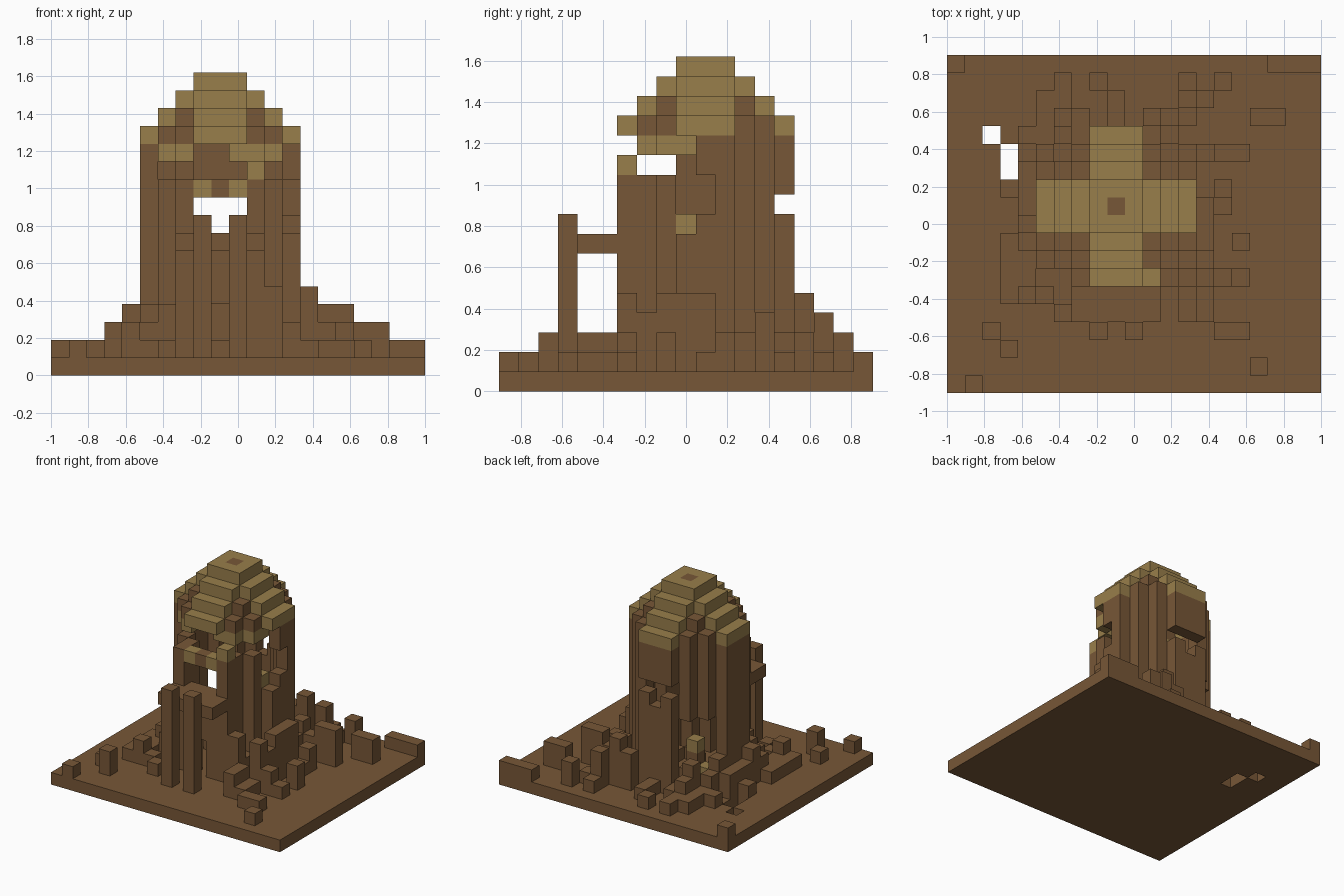
import bpy, bmesh, random
from mathutils import Vector

cube = bpy.data.objects.get("Cube")
if cube:
    bpy.data.objects.remove(cube, do_unlink=True)

random.seed(4)
S = 2 / 21                      # block size
NX, NY = 21, 19                 # plot size in blocks
CX, CY = 9, 10                  # tower axis
DOME = 13                       # first dome course


def material(name, rgb):
    m = bpy.data.materials.new(name)
    m.use_nodes = True
    m.diffuse_color = (*rgb, 1)
    m.node_tree.nodes["Principled BSDF"].inputs["Base Color"].default_value = (*rgb, 1)
    return m


MATS = [material("brown_stone", (0.185, 0.095, 0.038)),
        material("olive_stone", (0.315, 0.21, 0.07))]
BROWN, OLIVE = 0, 1


def fill(cells, i, j, k, colour=BROWN):
    """Fill a box of blocks; each range is a number or an inclusive pair."""
    span = lambda r: range(r[0], r[1] + 1) if isinstance(r, tuple) else (r,)
    for a in span(i):
        for b in span(j):
            for c in span(k):
                cells[a, b, c] = colour


def cut(cells, i, j, k):
    hole = {}
    fill(hole, i, j, k)
    for c in hole:
        cells.pop(c, None)


MID_X, MID_Y = (CX - 1, CX + 1), (CY - 1, CY + 1)
FRONT, BACK, RIGHT = CY - 4, CY + 4, CX + 4

# Ground slab with two small pits
ground = {}
fill(ground, (0, NX - 1), (0, NY - 1), 0)
cut(ground, 2, BACK, 0)
cut(ground, 3, (12, 13), 0)

# Round tower wall
wall = {}
for dx in range(-4, 5):
    for dy in range(-4, 5):
        if 3.5 <= Vector((dx, dy)).length < 4.2:
            fill(wall, CX + dx, CY + dy, (1, DOME - 1))
for i in (CX - 2, CX + 2):
    fill(wall, i, FRONT, (1, 10))

# Breaches: front openings, doorway, back gap, flanks and back corner
cut(wall, MID_X, FRONT, (8, 9))
cut(wall, MID_X, FRONT, (11, 12))
cut(wall, CX, FRONT, (1, 3))
cut(wall, MID_X, BACK, 9)
cut(wall, CX, BACK, 8)
cut(wall, RIGHT, CY - 1, (8, 12))
cut(wall, RIGHT, CY, (9, 10))
cut(wall, (5, RIGHT), (7, 8), 11)
cut(wall, 6, 12, (3, 6))
cut(wall, 7, 13, (3, 6))

# Olive patches in the wall
fill(wall, 12, 9, (1, 7))
fill(wall, 12, 9, 8, OLIVE)
for i in MID_X:
    fill(wall, i, FRONT, 10, OLIVE)
fill(wall, CX + 2, FRONT, 11, OLIVE)
fill(wall, 7, 7, 12, OLIVE)
fill(wall, (10, 11), 7, 12, OLIVE)
fill(wall, 6, 8, 12, OLIVE)
fill(wall, 12, (8, 9), 12, OLIVE)
fill(wall, 6, 12, 2, OLIVE)

# Stepped dome: olive arms with brown corners and a brown crown block
dome = {}
for step, reach in enumerate((4, 3, 2)):
    for side in (-reach, reach):
        fill(dome, CX + side, MID_Y, DOME + step, OLIVE)
        fill(dome, MID_X, CY + side, DOME + step, OLIVE)
for sx in (-1, 1):
    for sy in (-1, 1):
        fill(dome, CX + 2 * sx, CY + 2 * sy, (DOME, DOME + 1))
        fill(dome, CX + 3 * sx, CY + 2 * sy, DOME)
        fill(dome, CX + 2 * sx, CY + 3 * sy, DOME)
fill(dome, MID_X, MID_Y, DOME + 3, OLIVE)
fill(dome, CX, CY, DOME + 3)

# Porch: two posts and a flat roof
porch = {}
for i in MID_X:
    fill(porch, i, 3, (1, 8))
fill(porch, (CX - 2, CX + 2), (4, 5), 7)

# Rubble banked against the wall, lower and sparser with distance
rubble = {}
for i in range(1, NX - 1):
    for j in range(1, NY - 1):
        dx, dy = i - CX, j - CY
        d = Vector((dx, dy)).length
        if dy < -3 and abs(dx) < 3:
            continue                        # path to the door
        low_side = dx < -4 or dy < -4
        limit = (7 if low_side else 9) - max(abs(dx), abs(dy))
        if d > 4.2 and limit > 0 and random.random() < 1.8 - d * 0.2:
            top = min(random.randint(1, min(limit, 4)) for n in range(2))
            fill(rubble, i, j, (1, top))
        elif d < 3.5 and random.random() < 0.3:
            fill(rubble, i, j, 1)

# Stray blocks and the larger heaps at the edges
fill(rubble, (18, 20), 18, 1)
fill(rubble, 0, 18, 1)
fill(rubble, 1, 0, 1)
fill(rubble, 17, 1, 1)
fill(rubble, (15, 16), 3, 1)
fill(rubble, 3, 2, (1, 2))
fill(rubble, 2, 3, 1)
fill(rubble, 13, (4, 5), (1, 2))
fill(rubble, 4, 9, (1, 3))
fill(rubble, 14, 9, (1, 4))
fill(rubble, (15, 16), 13, (1, 3))
fill(rubble, (17, 18), 15, (1, 2))
fill(rubble, 12, 15, (1, 4))
fill(rubble, 13, 16, (1, 3))
fill(rubble, 15, 17, (1, 2))
fill(rubble, 7, 12, (1, 3))
fill(rubble, 7, 12, 4, OLIVE)
cut(rubble, (2, 3), (12, BACK), (1, 4))

parts = {"ground_slab": ground, "tower_wall": wall, "stepped_dome": dome,
         "porch": porch, "rubble": rubble}
solid = set().union(*parts.values())
AXES = [Vector(v) for v in ((1, 0, 0), (0, 1, 0), (0, 0, 1))]


def build(name, cells):
    """Turn blocks into a mesh of outer faces, merging flat areas per colour."""
    bm = bmesh.new()
    for cell, colour in cells.items():
        centre = (Vector(cell) + Vector((0.5 - NX / 2, 0.5 - NY / 2, 0.5))) * S
        for a in range(3):
            for sign in (-1, 1):
                n = AXES[a] * sign
                if tuple(int(c + d) for c, d in zip(cell, n)) in solid:
                    continue
                u, v = AXES[(a + 1) % 3], AXES[(a + 2) % 3] * sign
                ring = [-u - v, u - v, u + v, v - u]
                f = bm.faces.new([bm.verts.new(centre + (n + r) * S / 2) for r in ring])
                f.material_index = colour
    bmesh.ops.remove_doubles(bm, verts=bm.verts, dist=0.001)
    bmesh.ops.dissolve_limit(bm, angle_limit=0.01, verts=bm.verts,
                             edges=bm.edges, delimit={'MATERIAL'})
    mesh = bpy.data.meshes.new(name)
    bm.to_mesh(mesh)
    bm.free()
    for m in MATS:
        mesh.materials.append(m)
    bpy.context.collection.objects.link(bpy.data.objects.new(name, mesh))


for name, cells in parts.items():
    build(name, cells)
